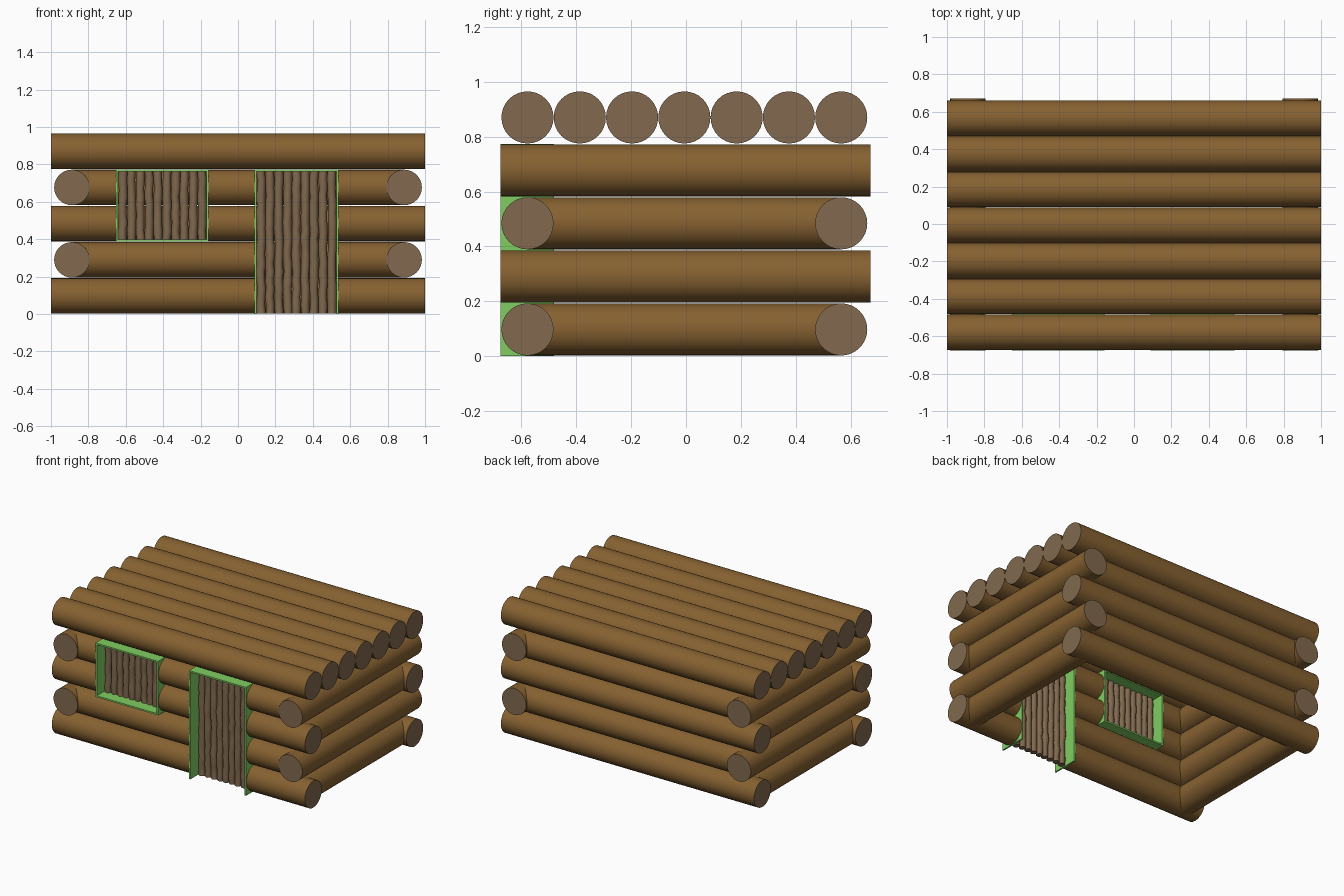
import bpy, bmesh, math, random
from mathutils import Vector, Matrix

if "Cube" in bpy.data.objects:
    bpy.data.objects.remove(bpy.data.objects["Cube"])

random.seed(4)


def srgb(r, g, b):
    f = lambda c: c / 12.92 if c <= 0.04045 else ((c + 0.055) / 1.055) ** 2.4
    return (f(r / 255), f(g / 255), f(b / 255), 1)


def material(name, rgb):
    m = bpy.data.materials.new(name)
    m.diffuse_color = srgb(*rgb)
    m.use_nodes = True
    m.node_tree.nodes["Principled BSDF"].inputs["Base Color"].default_value = m.diffuse_color
    return m


BARK = material("bark brown", (134, 97, 49))
CUT = material("cut wood", (129, 105, 78))
GREEN = material("frame green", (128, 205, 98))

R = 0.095                                    # log radius
YF, YB, XS = -0.578, 0.566, 0.888            # wall centre lines
LEVELS = [0.097, 0.29, 0.484, 0.677]         # log heights
ROOF_Z = 0.87
WINDOW = (-0.652, -0.157, 0.388, 0.774)      # x0, x1, z0, z1
DOOR = (0.087, 0.538, 0.0, 0.774)


def finish(bm, name, mats):
    me = bpy.data.meshes.new(name)
    bm.to_mesh(me)
    bm.free()
    for m in mats:
        me.materials.append(m)
    ob = bpy.data.objects.new(name, me)
    bpy.context.collection.objects.link(ob)
    return ob


def log(name, a, b):
    """Smooth round log from a to b with flat sawn ends."""
    a, b = Vector(a), Vector(b)
    d = b - a
    bm = bmesh.new()
    bmesh.ops.create_cone(bm, cap_ends=True, segments=32, radius1=R,
                          radius2=R, depth=d.length)
    for f in bm.faces:
        end = abs(f.normal.z) > 0.9
        f.smooth = not end
        f.material_index = int(end)
        if end:
            for e in f.edges:
                e.smooth = False
    rot = d.to_track_quat('Z', 'Y').to_matrix().to_4x4()
    bm.transform(Matrix.Translation((a + b) / 2) @ rot)
    return finish(bm, name, [BARK, CUT])


# walls: alternate courses overhang at the corners
for i, z in enumerate(LEVELS):
    long_x = i % 2 == 0
    xe = 1.0 if long_x else XS
    y0, y1 = (YF, YB) if long_x else (-0.677, 0.672)
    log(f"back_log_{i}", (-xe, YB, z), (xe, YB, z))
    for side, x in (("left", -XS), ("right", XS)):
        log(f"{side}_log_{i}", (x, y0, z), (x, y1, z))
    # front course is interrupted by the door and the window
    stops = [-xe, DOOR[0], DOOR[1], xe]
    if z > WINDOW[2]:
        stops[1:1] = [WINDOW[0], WINDOW[1]]
    for j in range(0, len(stops), 2):
        log(f"front_log_{i}_{j // 2}", (stops[j], YF, z), (stops[j + 1], YF, z))

# flat roof
for i in range(7):
    y = YF + (YB - YF) * i / 6
    log(f"roof_log_{i}", (-1, y, ROOF_Z), (1, y, ROOF_Z))


def frame(name, x0, x1, z0, z1, sill):
    """Thin boards lining an opening through the front wall."""
    t, ya, yb = 0.011, -0.677, -0.482
    boards = [(x0, x0 + t, z0, z1), (x1 - t, x1, z0, z1),
              (x0 + t, x1 - t, z1 - t, z1)]
    if sill:
        boards.append((x0 + t, x1 - t, z0, z0 + t))
    bm = bmesh.new()
    for a, b, c, d in boards:
        m = (Matrix.Translation(((a + b) / 2, (ya + yb) / 2, (c + d) / 2))
             @ Matrix.Diagonal((b - a, yb - ya, d - c, 1)))
        bmesh.ops.create_cube(bm, size=1, matrix=m)
    return finish(bm, name, [GREEN])


def stick(name, x, z0, z1, r):
    """Slightly crooked upright stick."""
    n, sides = max(6, round((z1 - z0) / 0.045)), 10
    bm = bmesh.new()
    rings = []
    for k in range(n + 1):
        z = z0 + (z1 - z0) * k / n
        cx = x + random.uniform(-0.003, 0.003)
        cy = YF + random.uniform(-0.003, 0.003)
        rr = r * random.uniform(0.92, 1.05)
        rings.append([bm.verts.new((cx + rr * math.cos(t), cy + rr * math.sin(t), z))
                      for t in (2 * math.pi * s / sides for s in range(sides))])
    for lo, hi in zip(rings, rings[1:]):
        for s in range(sides):
            q = (s + 1) % sides
            bm.faces.new((lo[s], lo[q], hi[q], hi[s])).smooth = True
    for cap in (bm.faces.new(rings[0][::-1]), bm.faces.new(rings[-1])):
        for e in cap.edges:
            e.smooth = False
    return finish(bm, name, [CUT])


# door and shuttered window
for name, (x0, x1, z0, z1), sill, count in (("window", WINDOW, True, 10),
                                            ("door", DOOR, False, 9)):
    frame(name + "_frame", x0, x1, z0, z1, sill)
    step = (x1 - x0 - 0.024) / count
    for i in range(count):
        stick(f"{name}_stick_{i}", x0 + 0.012 + step * (i + 0.5),
              z0 + (0.01 if sill else 0.003), z1 - 0.01, step / 2)
